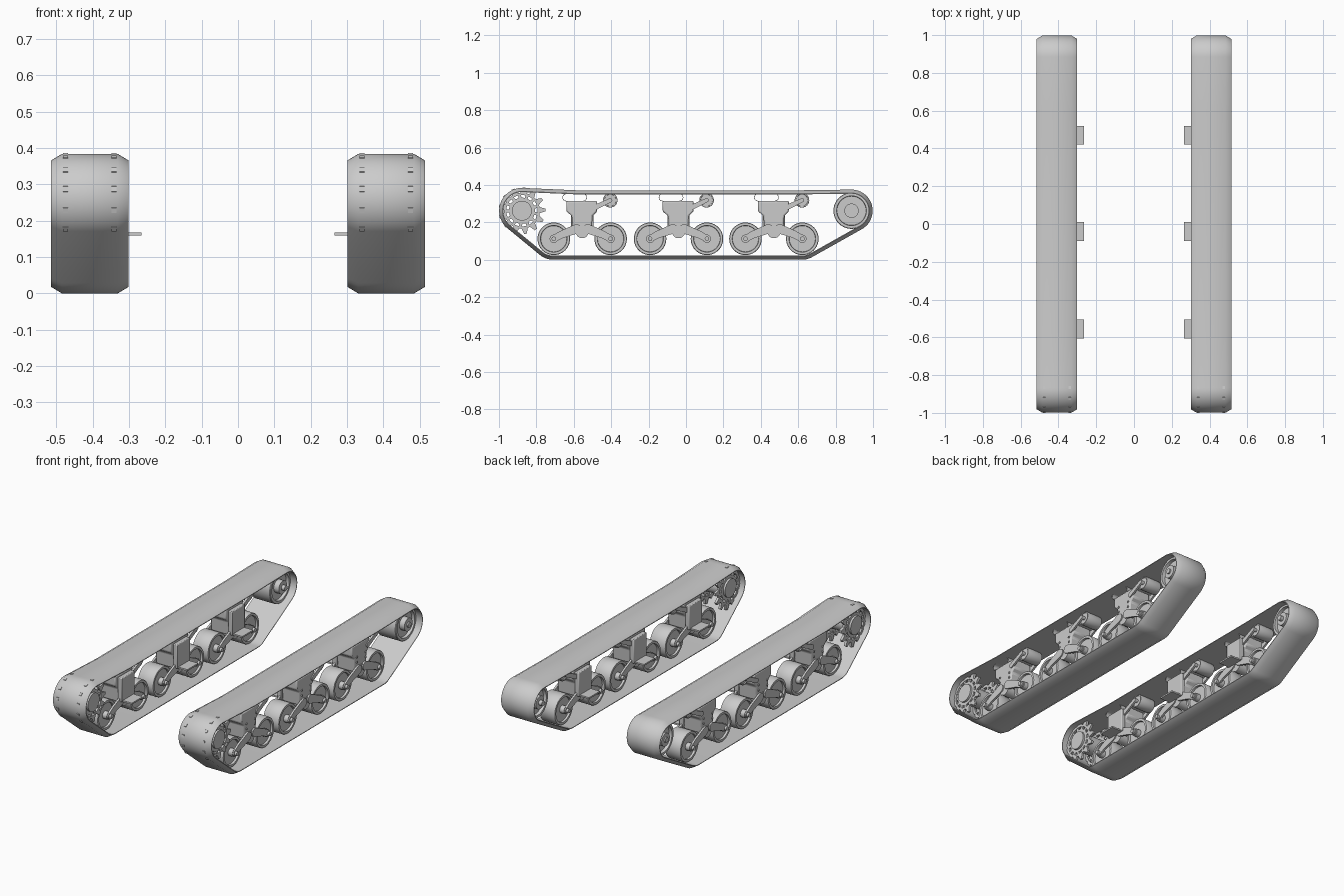
import bpy, bmesh, math
from mathutils import Vector

cube = bpy.data.objects.get("Cube")
if cube:
    bpy.data.objects.remove(cube, do_unlink=True)

grey = bpy.data.materials.new("plain_grey")
grey.use_nodes = True
grey.diffuse_color = (0.6, 0.6, 0.6, 1)
grey.node_tree.nodes["Principled BSDF"].inputs["Base Color"].default_value = (0.6, 0.6, 0.6, 1)

MID = 0.408  # centre line of one track


def finish(name, bm, bevel=0):
    """Turn a bmesh into a mirrored object with sharp edges kept."""
    bmesh.ops.recalc_face_normals(bm, faces=bm.faces)
    mesh = bpy.data.meshes.new(name)
    bm.to_mesh(mesh)
    bm.free()
    mesh.materials.append(grey)
    ob = bpy.data.objects.new(name, mesh)
    bpy.context.collection.objects.link(ob)
    if bevel:
        mod = ob.modifiers.new("bevel", "BEVEL")
        mod.width, mod.segments = bevel, 2
    ob.modifiers.new("mirror", "MIRROR").use_mirror_merge = False
    bpy.ops.object.select_all(action="DESELECT")
    ob.select_set(True)
    bpy.context.view_layer.objects.active = ob
    bpy.ops.object.shade_smooth_by_angle(angle=math.radians(35))
    return ob


def loft(bm, rings, closed=False):
    """Skin equal-length closed rings of points."""
    vs = [[bm.verts.new(p) for p in ring] for ring in rings]
    pairs = list(zip(vs, vs[1:])) + ([(vs[-1], vs[0])] if closed else [])
    for a, b in pairs:
        for i in range(len(a)):
            j = (i + 1) % len(a)
            bm.faces.new((a[i], a[j], b[j], b[i]))
    return vs


def prism(name, pts, x0, x1, hole=None, bevel=0):
    """Extrude a (y, z) outline along x, optionally with an inner outline."""
    bm = bmesh.new()
    ring = lambda x, o: [(x, y, z) for y, z in o]
    if hole:
        loft(bm, [ring(x0, pts), ring(x1, pts), ring(x1, hole), ring(x0, hole)], True)
    else:
        a, b = loft(bm, [ring(x0, pts), ring(x1, pts)])
        bm.faces.new(a)
        bm.faces.new(b)
    return finish(name, bm, bevel)


def arc(y, z, r, a0, a1, n):
    return [(y + r * math.cos(math.radians(a0 + (a1 - a0) * i / n)),
             z + r * math.sin(math.radians(a0 + (a1 - a0) * i / n))) for i in range(n + 1)]


def circle(y, z, r, n=40):
    return arc(y, z, r, 0, 360, n)[:-1]


def lathe(name, y, z, profile, n=40):
    """Revolve (x offset, radius) pairs about the x axis at (y, z)."""
    bm = bmesh.new()
    vs = loft(bm, [[(MID + x, *p) for p in circle(y, z, r, n)] for x, r in profile])
    bm.faces.new(vs[0])
    bm.faces.new(vs[-1])
    return finish(name, bm)


def wheel(name, y, z, r, half, dish, hub):
    """Wheel with recessed faces and a projecting hub, same on both faces."""
    side = [(half + 0.015, hub * 0.5), (half + 0.015, hub), (half - dish, hub),
            (half - dish, r * 0.8), (half, r * 0.82), (half, r * 0.97), (half - 0.004, r)]
    return lathe(name, y, z, [(-x, q) for x, q in side] + side[::-1])


def arm(name, a, b, ra, rb, x0, x1):
    """Tapered round-ended link from point a to point b."""
    t = math.degrees(math.atan2(b[1] - a[1], b[0] - a[0]))
    return prism(name, arc(*a, ra, t + 90, t + 270, 8) + arc(*b, rb, t - 90, t + 90, 8), x0, x1)


# Track band: chamfered section swept round sprocket, road wheels and idler
SPROCKET, IDLER, ROAD_Z = (-0.877, 0.262), (0.885, 0.262), 0.112
path = (arc(*SPROCKET, 0.122, 85, 228, 22) + arc(-0.71, ROAD_Z, 0.112, 228, 270, 7)
        + arc(0.62, ROAD_Z, 0.112, 270, 299.5, 6) + arc(*IDLER, 0.113, 299.5, 450, 22)
        + [(0.6, 0.371), (-0.58, 0.371)])
section = [(-0.107, 0.018), (-0.077, 0), (0.077, 0), (0.107, 0.018), (0.107, 0.022), (-0.107, 0.022)]
bm = bmesh.new()
rings = []
for i, p in enumerate(path):
    q, s = Vector(path[i - 1]), Vector(path[(i + 1) % len(path)])
    p = Vector(p)
    t = ((p - q).normalized() + (s - p).normalized()).normalized()
    inward = Vector((-t.y, t.x))
    rings.append([(MID + x, *(p + inward * d)) for x, d in section])
loft(bm, rings, True)
finish("track_band", bm)

# Drive sprocket: two toothed rings with spokes on a drum
TEETH = 13
step = 360 / TEETH
teeth, inner = [], []
for k in range(TEETH):
    for da, r in ((-0.36, 0.096), (-0.12, 0.125), (0.12, 0.125), (0.36, 0.096)):
        a = 85 + (k + da) * step
        teeth += arc(*SPROCKET, r, a, a, 1)[:1]
        inner += arc(*SPROCKET, 0.084, a, a, 1)[:1]
for label, x in (("inner", 0.341), ("outer", 0.475)):
    prism("sprocket_ring_" + label, teeth, x - 0.007, x + 0.007, inner)
    prism("sprocket_disc_" + label, circle(*SPROCKET, 0.07), x - 0.006, x + 0.006)
    for k in range(TEETH):
        a = 85 + (k + 0.5) * step
        p, q = (arc(*SPROCKET, r, a, a, 1)[0] for r in (0.066, 0.087))
        arm("sprocket_spoke", p, q, 0.008, 0.008, x - 0.005, x + 0.005)
lathe("sprocket_drum", *SPROCKET, [(-0.085, 0.045), (-0.085, 0.053), (0.085, 0.053), (0.085, 0.045)])

# Rear idler
wheel("idler_wheel", *IDLER, 0.097, 0.065, 0.018, 0.038)
lathe("idler_axle", *IDLER, [(-0.1, 0.015), (0.088, 0.015)], 20)

# Three suspension bogies
for c in (-0.555, -0.04, 0.47):
    # Housing, side flange plates and bolts
    prism("bogie_housing", [(c - 0.085, 0.315), (c + 0.08, 0.315), (c + 0.08, 0.258), (c + 0.056, 0.235),
                            (c + 0.05, 0.15), (c - 0.05, 0.15), (c - 0.056, 0.235), (c - 0.085, 0.258)],
          0.35, 0.47, bevel=0.008)
    for s in (-1, 1):
        for z in (0.18, 0.21, 0.24):
            lathe("housing_bolt", c + s * 0.04, z, [(0.055, 0.006), (0.067, 0.006)], 6)

    # Hull mount: upright plate with a foot
    prism("mount_plate", [(c - 0.06, 0.16), (c + 0.06, 0.16), (c + 0.06, 0.3), (c - 0.06, 0.3)],
          0.325, 0.352, bevel=0.004)
    foot = prism("mount_foot", [(c - 0.05, 0.159), (c + 0.05, 0.159), (c + 0.05, 0.168), (c - 0.05, 0.168)],
                 0.266, 0.36)

    # Hollow rounded skid under the upper run
    skid = lambda r: arc(c - 0.085, 0.333, r, 90, 270, 8) + arc(c + 0.005, 0.333, r, -90, 90, 8)
    prism("track_skid", skid(0.021), 0.35, 0.466, skid(0.018))

    # Road wheels held by forked arms
    for s in (-1, 1):
        y = c + s * 0.152
        wheel("road_wheel", y, ROAD_Z, 0.087, 0.05, 0.012, 0.022)
        lathe("road_axle", y, ROAD_Z, [(-0.085, 0.012), (0.085, 0.012)], 16)
        for x in (MID - 0.072, MID + 0.06):
            arm("swing_arm", (c + s * 0.03, 0.165), (c + s * 0.11, 0.135), 0.025, 0.02, x, x + 0.012)
            arm("swing_arm_end", (c + s * 0.11, 0.135), (y, ROAD_Z), 0.02, 0.018, x, x + 0.012)
    lathe("bogie_pivot", c, 0.15, [(-0.065, 0.035), (0.065, 0.035)], 24)

    # Return roller on a trailing bracket
    wheel("return_roller", c + 0.15, 0.318, 0.039, 0.05, 0.005, 0.01)
    for x in (MID - 0.068, MID + 0.056):
        arm("roller_arm", (c + 0.06, 0.275), (c + 0.15, 0.318), 0.014, 0.011, x, x + 0.012)
